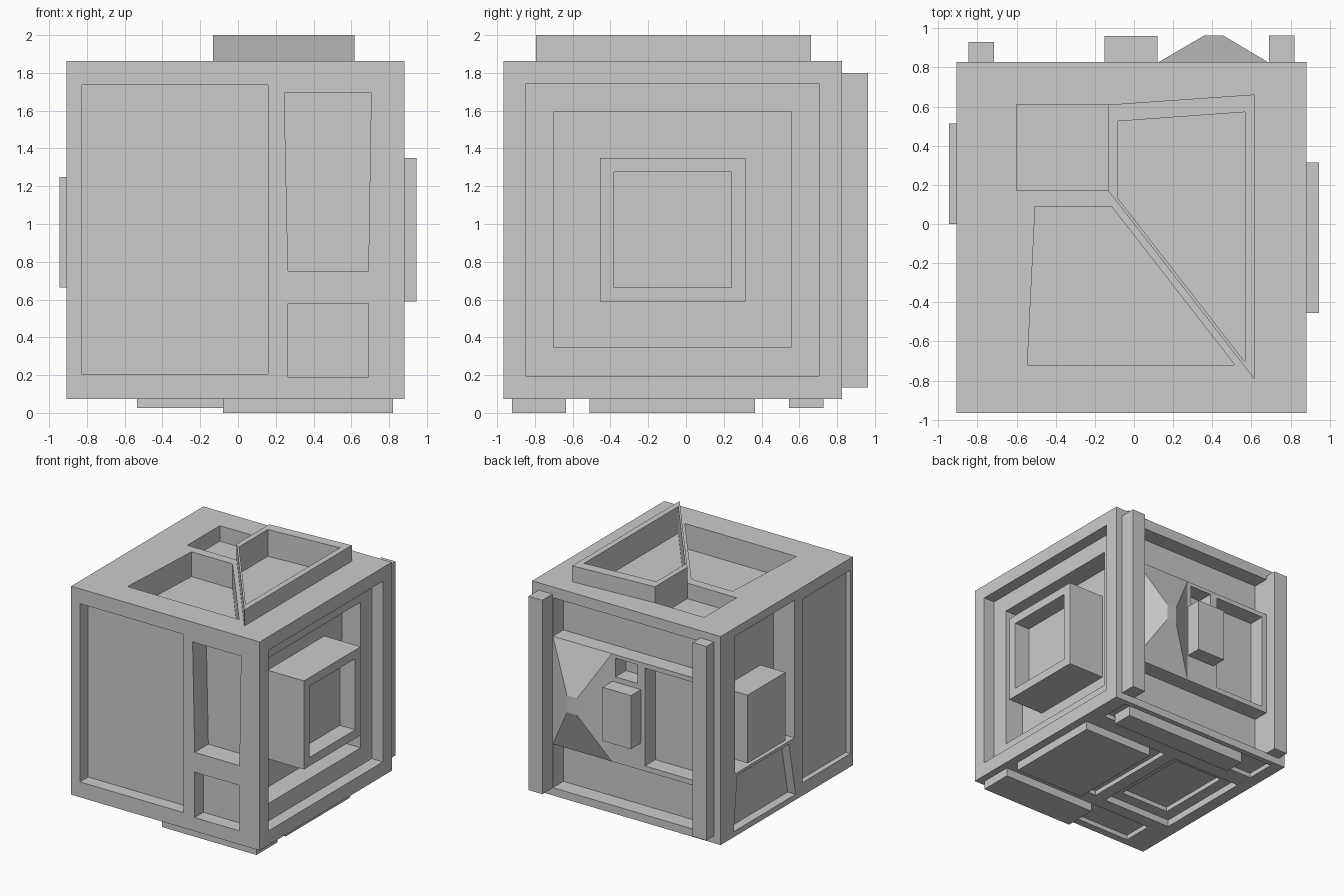
import bpy, bmesh
from mathutils import Vector

if "Cube" in bpy.data.objects:
    bpy.data.objects.remove(bpy.data.objects["Cube"])


def prism(name, pts, axis, lo, hi):
    """Extrude a 2D outline along an axis: x -> (y,z), y -> (x,z), z -> (x,y)."""
    def place(p, h):
        a, b = p
        return {'x': (h, a, b), 'y': (a, h, b), 'z': (a, b, h)}[axis]
    bm = bmesh.new()
    face = bm.faces.new([bm.verts.new(place(p, lo)) for p in pts])
    ext = bmesh.ops.extrude_face_region(bm, geom=[face])['geom']
    shift = Vector(place((0, 0), hi - lo))
    bmesh.ops.translate(bm, vec=shift, verts=[v for v in ext if isinstance(v, bmesh.types.BMVert)])
    bmesh.ops.recalc_face_normals(bm, faces=bm.faces)
    return finish(name, bm)


def finish(name, bm):
    me = bpy.data.meshes.new(name)
    bm.to_mesh(me)
    bm.free()
    ob = bpy.data.objects.new(name, me)
    bpy.context.collection.objects.link(ob)
    return ob


def rect(a0, a1, b0, b1):
    return [(a0, b0), (a1, b0), (a1, b1), (a0, b1)]


def combine(target, tool, op):
    """Apply a boolean and discard the tool object."""
    m = target.modifiers.new(op, 'BOOLEAN')
    m.operation, m.solver, m.object = op, 'EXACT', tool
    bpy.context.view_layer.update()
    dg = bpy.context.evaluated_depsgraph_get()
    me = bpy.data.meshes.new_from_object(target.evaluated_get(dg))
    target.modifiers.clear()
    target.data = me
    bpy.data.objects.remove(tool)


def cut(target, pts, axis, lo, hi):
    combine(target, prism("cutter", pts, axis, lo, hi), 'DIFFERENCE')


X0, X1, Y0, Y1, Z0, Z1 = -0.908, 0.882, -0.966, 0.827, 0.073, 1.863
body = prism("cube_body", rect(X0, X1, Y0, Y1), 'z', Z0, Z1)

# Top: raised slanted rim and three recesses
rim = [(-0.132, 0.17), (0.617, -0.795), (0.617, 0.662), (-0.132, 0.61)]
combine(body, prism("rim", rim, 'z', 1.80, 2.0), 'UNION')
for pts, floor in [
    ([(-0.085, 0.135), (0.567, -0.705), (0.567, 0.572), (-0.085, 0.525)], 1.77),
    ([(-0.545, -0.72), (0.515, -0.72), (-0.115, 0.09), (-0.505, 0.09)], 1.65),
    (rect(-0.6, -0.132, 0.17, 0.61), 1.73),
]:
    cut(body, pts, 'z', floor, 1.9 if floor == 1.73 else 2.1)

# Front recesses
for pts, depth in [
    (rect(-0.825, 0.16, 0.205, 1.735), 0.11),
    ([(0.265, 0.75), (0.69, 0.75), (0.705, 1.693), (0.245, 1.693)], 0.185),
    (rect(0.265, 0.69, 0.19, 0.58), 0.12),
]:
    cut(body, pts, 'y', Y0 - 0.1, Y0 + depth)

# Right side: stepped recess
cut(body, rect(-0.848, 0.705, 0.195, 1.745), 'x', 0.777, 1.0)
cut(body, rect(-0.70, 0.555, 0.345, 1.595), 'x', 0.60, 1.0)

# Left side recesses
for pts, depth in [
    (rect(-0.175, 0.63, 0.61, 1.79), 0.20),
    ([(-0.19, 0.12), (0.65, 0.12), (0.60, 0.585), (-0.10, 0.585)], 0.075),
    (rect(-0.935, -0.285, 0.185, 1.76), 0.045),
]:
    cut(body, pts, 'x', X0 - 0.1, X0 + depth)

# Back: slots above and below the middle panel, and two windows in it
for pts in [
    rect(-0.715, 0.685, 1.44, 1.77),
    rect(-0.715, 0.685, 0.14, 0.515),
    rect(-0.67, -0.19, 0.56, 1.40),
    rect(-0.12, 0.09, 1.25, 1.41),
]:
    cut(body, pts, 'y', 0.685, 1.0)

# Underside recesses: channels around the plates, then a stepped panel
for pts, depth in [
    (rect(-0.80, 0.75, 0.52, 0.78), 0.04),
    (rect(-0.02, 0.14, -0.51, 0.365), 0.04),
    (rect(-0.80, -0.13, -0.52, 0.36), 0.06),
    (rect(-0.68, -0.09, -0.90, -0.635), 0.04),
]:
    cut(body, pts, 'z', Z0 - 0.1, Z0 + depth)
cut(body, rect(-0.70, -0.23, -0.42, 0.26), 'z', 0, Z0 + 0.10)

# Right side: hollow projecting box
side_box = prism("right_box", rect(-0.455, 0.315, 0.59, 1.35), 'x', 0.60, 0.945)
cut(side_box, rect(-0.38, 0.24, 0.665, 1.275), 'x', 0.80, 1.0)

# Left side and back: solid blocks and pillars
prism("left_block", rect(0.0, 0.513, 0.665, 1.25), 'x', -0.945, X0 + 0.20)
prism("back_block", rect(-0.15, 0.12, 0.745, 1.205), 'y', Y1, 0.962)
prism("back_pillar_right", rect(0.69, 0.82, 0.135, 1.80), 'y', Y1, 0.964)
prism("back_pillar_left", rect(-0.845, -0.715, 0.135, 1.80), 'y', Y1, 0.93)

# Back: truncated pyramid
bm = bmesh.new()
base = [bm.verts.new((x, Y1, z)) for x, z in rect(0.125, 0.685, 0.515, 1.44)]
tip = [bm.verts.new((x, 0.964, z)) for x, z in rect(0.36, 0.455, 0.90, 1.045)]
bmesh.ops.convex_hull(bm, input=base + tip)
bmesh.ops.dissolve_limit(bm, angle_limit=0.01, verts=bm.verts, edges=bm.edges)
bmesh.ops.recalc_face_normals(bm, faces=bm.faces)
finish("back_pyramid", bm)

# Underside plates
prism("foot_front", rect(-0.08, 0.82, -0.92, -0.635), 'z', 0.0, Z0)
prism("foot_middle", rect(0.14, 0.81, -0.51, 0.365), 'z', 0.0, Z0)
prism("foot_back", rect(-0.535, 0.66, 0.545, 0.728), 'z', 0.025, Z0 + 0.04)
